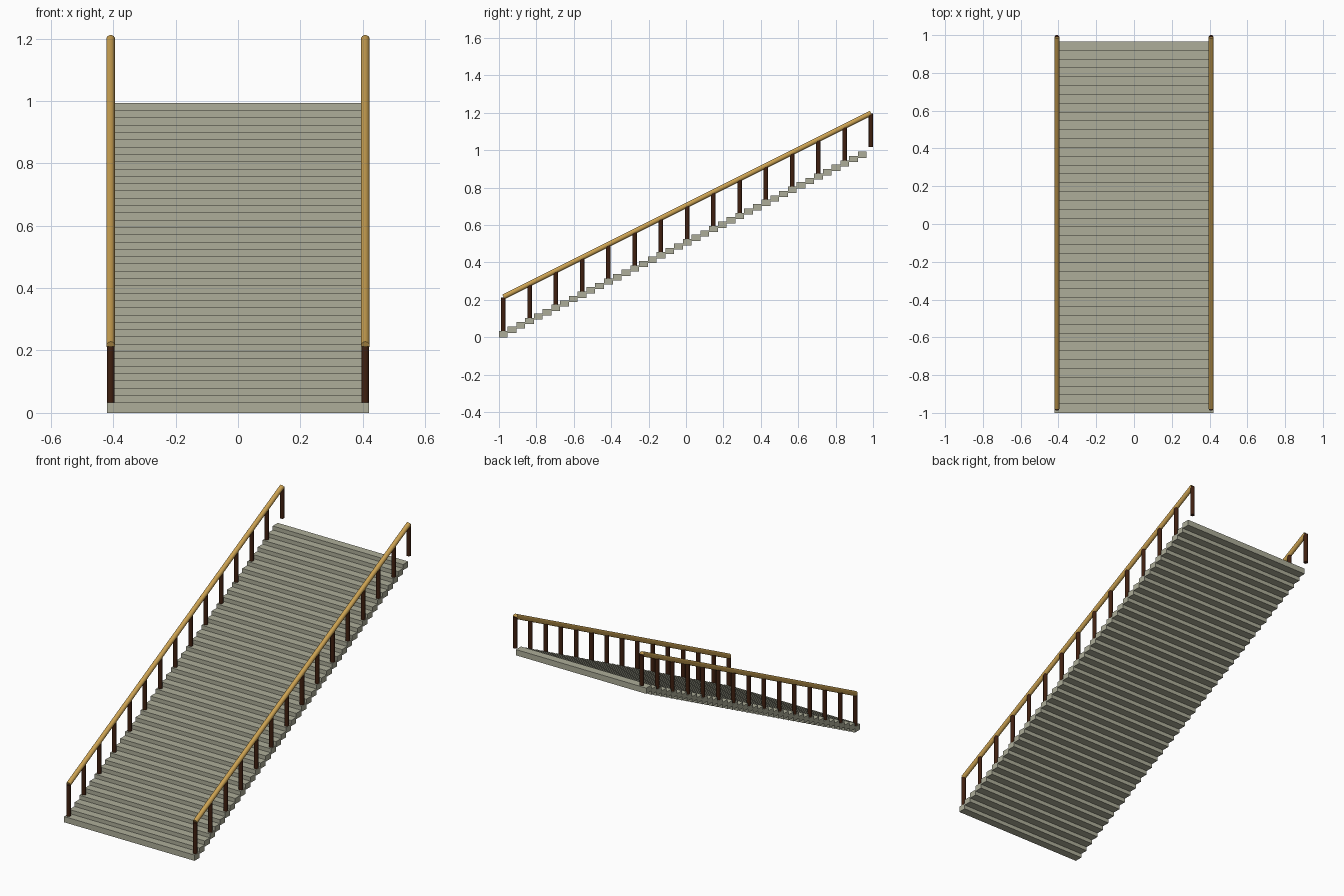
import bpy
import math
from mathutils import Vector

if "Cube" in bpy.data.objects:
    bpy.data.objects.remove(bpy.data.objects["Cube"])

STEPS = 42
RUN, RISE, THICK = 0.0468, 0.0234, 0.0335
HALF_WIDTH = 0.42
SIDE_X = 0.408
Y0 = -0.9766            # centre of the lowest step
POST_R, RAIL_R = 0.012, 0.0137


def material(name, rgb):
    m = bpy.data.materials.new(name)
    m.diffuse_color = (*rgb, 1)
    m.use_nodes = True
    m.node_tree.nodes["Principled BSDF"].inputs["Base Color"].default_value = m.diffuse_color
    return m


stone = material("grey stone", (0.42, 0.42, 0.32))
dark_wood = material("dark wood", (0.05, 0.014, 0.005))
golden_wood = material("golden wood", (0.60, 0.36, 0.085))


def box(name, centre, size, mat):
    bpy.ops.mesh.primitive_cube_add(size=1, location=centre)
    ob = bpy.context.object
    ob.name = name
    ob.scale = size
    bpy.ops.object.transform_apply(location=False, rotation=False, scale=True)
    ob.data.materials.append(mat)


def rod(name, start, end, radius, mat):
    a, b = Vector(start), Vector(end)
    bpy.ops.mesh.primitive_cylinder_add(vertices=24, radius=radius,
                                        depth=(b - a).length, location=(a + b) / 2)
    ob = bpy.context.object
    ob.name = name
    ob.rotation_euler = (b - a).to_track_quat('Z', 'Y').to_euler()
    ob.data.materials.append(mat)
    bpy.ops.object.shade_smooth_by_angle(angle=math.radians(40))


# Stair treads
for i in range(STEPS):
    box(f"step_{i + 1}", (0, Y0 + i * RUN, i * RISE + THICK / 2),
        (2 * HALF_WIDTH, RUN, THICK), stone)

# Railings: a post on every third step, one past the last step, and a sloped rail
for side, sx in (("left", -1), ("right", 1)):
    x = sx * SIDE_X
    for i in range(0, STEPS + 1, 3):
        y, z = Y0 + i * RUN, i * RISE + THICK
        rod(f"{side}_post_{i // 3 + 1}", (x, y, z), (x, y, z + 0.18), POST_R, dark_wood)
    rail_z = 0.216
    rod(f"{side}_handrail", (x, Y0, rail_z),
        (x, Y0 + STEPS * RUN, rail_z + STEPS * RISE), RAIL_R, golden_wood)
